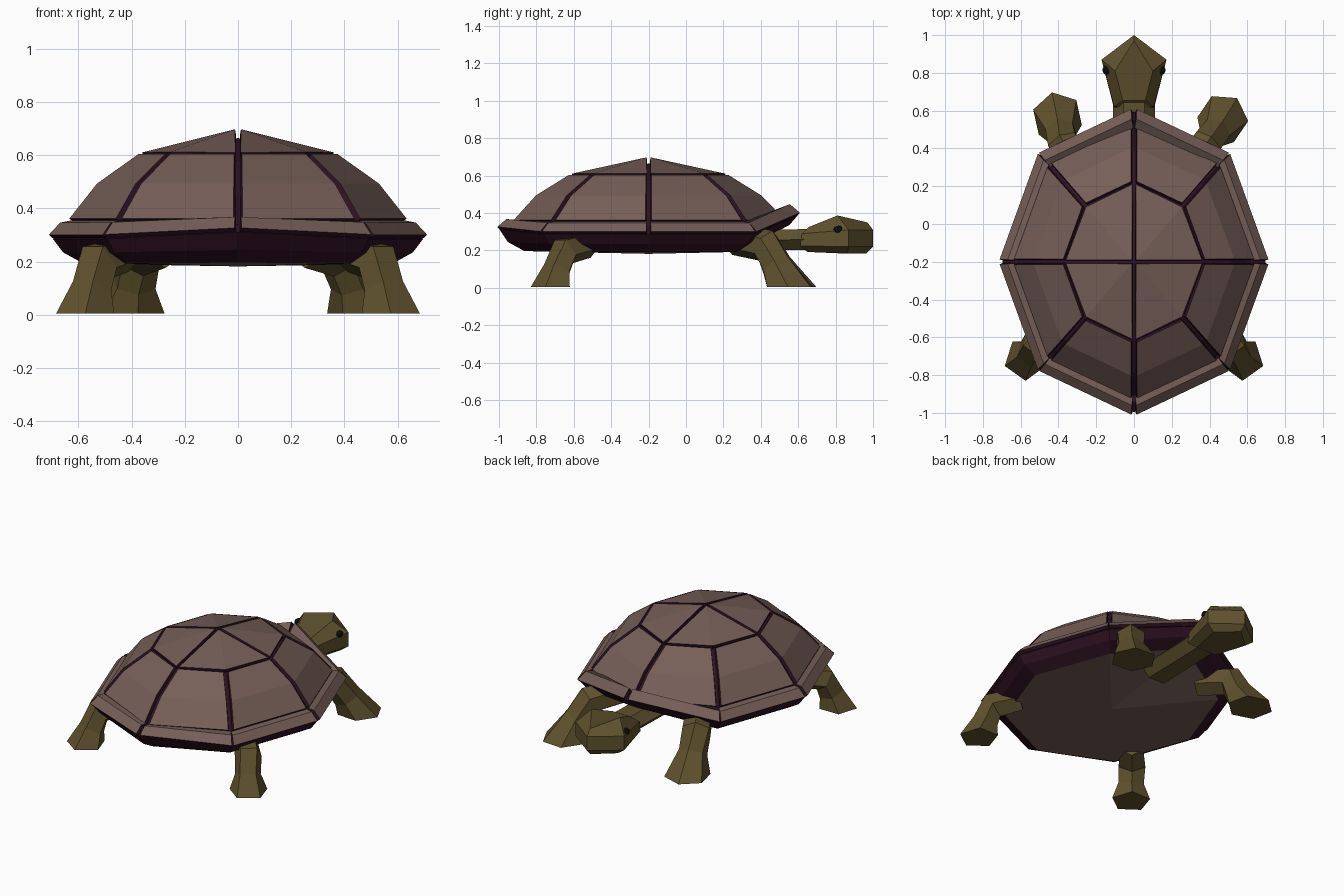
import bpy, bmesh, math
from mathutils import Vector

if "Cube" in bpy.data.objects:
    bpy.data.objects.remove(bpy.data.objects["Cube"])


def mat(name, col):
    m = bpy.data.materials.new(name)
    m.diffuse_color = (*col, 1)
    m.use_nodes = True
    m.node_tree.nodes["Principled BSDF"].inputs["Base Color"].default_value = m.diffuse_color
    return m


BROWN = mat("shell_brown", (0.18, 0.112, 0.097))
DARK = mat("shell_groove", (0.030, 0.006, 0.017))
SKIN = mat("skin_olive", (0.115, 0.083, 0.027))
BLACK = mat("eye_black", (0.004, 0.004, 0.004))


def build(name, verts, faces, mats, recalc=True):
    me = bpy.data.meshes.new(name)
    me.from_pydata([tuple(v) for v in verts], [], faces)
    bm = bmesh.new()
    bm.from_mesh(me)
    if recalc:
        bmesh.ops.recalc_face_normals(bm, faces=bm.faces)
    bm.to_mesh(me)
    bm.free()
    for m in mats:
        me.materials.append(m)
    ob = bpy.data.objects.new(name, me)
    bpy.context.collection.objects.link(ob)
    return ob


def shell_pt(r, k, z, front=0.0, back=0.0):
    """Point on the octagonal shell: r = share of the full outline, k = corner 0..7."""
    a = k * math.pi / 4
    k %= 8
    lift = front if k == 0 else back if k == 4 else 0
    return Vector((0.7 * r * math.sin(a), -0.2 + 0.8 * r * math.cos(a), z + lift))


def skin(rings):
    """Closed loft through rings of equal size."""
    n = len(rings[0])
    verts = [p for ring in rings for p in ring]
    faces = [tuple(range(n)), tuple(range(len(verts) - n, len(verts)))]
    for j in range(len(rings) - 1):
        for i in range(n):
            k = (i + 1) % n
            faces.append((j * n + i, j * n + k, j * n + n + k, j * n + n + i))
    return verts, faces


# dark shell body under the plates, with a brown belly: (r, z, front lift, back lift)
core = [(0.83, 0.192, 0.10, 0.005), (0.94, 0.235, 0.10, 0.01), (0.995, 0.286, 0.10, 0.025),
        (0.93, 0.322, 0.09, 0.02), (0.885, 0.332, 0.02, 0.005), (0.735, 0.462, 0, 0),
        (0.51, 0.575, 0, 0)]
v, f = skin([[shell_pt(r, k, z, a, b) for k in range(8)] for r, z, a, b in core])
v += [Vector((0, -0.2, 0.182)), Vector((0, -0.2, 0.665))]
f = [(k, (k + 1) % 8, 56) for k in range(8)] + \
    [(48 + k, 48 + (k + 1) % 8, 57) for k in range(8)] + f[2:]
body = build("shell_body", v, f, [DARK, BROWN])
for p in body.data.polygons[:8]:
    p.material_index = 1


def plate(name, verts, faces):
    """Raised plate facing up, with dark side walls."""
    ob = build(name, verts, faces, [BROWN, DARK], False)
    s = ob.modifiers.new("thickness", "SOLIDIFY")
    s.thickness, s.offset, s.material_offset_rim = 0.02, -1, 1


def strip(name, k, prof, gap0, gap1):
    """Plate spanning one octagon side along a profile."""
    verts = []
    for r, z, a, b in prof:
        p, q = shell_pt(r, k, z, a, b), shell_pt(r, k + 1, z, a, b)
        d = (q - p).normalized()
        verts += [p + d * gap0, q - d * gap1]
    faces = [(2 * i, 2 * i + 1, 2 * i + 3, 2 * i + 2) for i in range(len(prof) - 1)]
    plate(name, verts, faces)


# side plates and rim
for k in range(8):
    strip(f"side_plate_{k}", k, [(0.89, 0.35, 0.01, 0), (0.743, 0.48, 0, 0),
                                 (0.525, 0.588, 0, 0)], 0.011, 0.011)
    even = k % 2 == 0
    strip(f"rim_{k}", k, [(1.0, 0.288, 0.102, 0.025), (0.945, 0.33, 0.10, 0.02),
                          (0.905, 0.334, 0.04, 0.005)],
          0.008 if even else 0, 0 if even else 0.008)

# four top plates
for k in (0, 2, 4, 6):
    c = Vector((0, -0.2, 0.682))
    a, m, b = (shell_pt(0.508, k + i, 0.593) for i in range(3))
    u, w = (a - c).normalized() * 0.008, (b - c).normalized() * 0.008
    plate(f"top_plate_{k}", [c + u + w, a + w, m, b + u], [(0, 1, 2), (0, 2, 3)])


def tube(name, path, n=6, squash=1.0, flat_end=True, spin=0.0):
    """Faceted limb along (x, y, z, radius) points; the last ring can lie flat."""
    pts = [Vector(p[:3]) for p in path]
    rings = []
    for i, p in enumerate(pts):
        d = pts[min(i + 1, len(pts) - 1)] - pts[max(i - 1, 0)]
        if flat_end and i == len(pts) - 1:
            d = Vector((0, 0, -1))
        # sideways axis and the axis across it
        side = Vector((d.y, -d.x, 0)) if not (flat_end and i == len(pts) - 1) else last
        side.normalize()
        last = side.copy()
        up = side.cross(d).normalized()
        r = path[i][3]
        rings.append([p + side * r * math.cos(spin + t * math.tau / n)
                      + up * r * squash * math.sin(spin + t * math.tau / n) for t in range(n)])
    return build(name, *skin(rings), [SKIN])


# front legs (the right one turned further out)
H = math.pi / 6
tube("front_leg_right", [(0.26, 0.26, 0.26, 0.085), (0.385, 0.43, 0.225, 0.09),
                         (0.43, 0.485, 0.12, 0.085), (0.47, 0.555, 0.005, 0.135)], spin=H)
tube("front_leg_left", [(-0.28, 0.26, 0.26, 0.085), (-0.375, 0.43, 0.225, 0.09),
                        (-0.39, 0.485, 0.12, 0.085), (-0.405, 0.565, 0.005, 0.135)], spin=H)

# hind legs
for s, side in ((1, "right"), (-1, "left")):
    tube(f"hind_leg_{side}", [(s * 0.42, -0.52, 0.23, 0.07), (s * 0.525, -0.645, 0.2, 0.082),
                              (s * 0.55, -0.685, 0.10, 0.078), (s * 0.575, -0.715, 0.005, 0.115)],
         n=5, spin=-math.pi / 2)

# neck
tube("neck", [(0, 0.2, 0.25, 0.11), (0, 0.45, 0.255, 0.11), (0, 0.68, 0.26, 0.11)],
     squash=0.58, flat_end=False)


def head_ring(back, cheek, nose):
    """Each argument is (half width, y, z)."""
    (bx, by, bz), (cx, cy, cz), (ny, nz) = back, cheek, nose
    return [Vector(p) for p in ((-bx, by, bz), (bx, by, bz), (cx, cy, cz),
                                (0, ny, nz), (-cx, cy, cz))]


# head
rings = [head_ring((0.07, 0.65, 0.192), (0.12, 0.86, 0.183), (0.965, 0.185)),
         head_ring((0.105, 0.61, 0.225), (0.172, 0.87, 0.22), (1.0, 0.22)),
         head_ring((0.105, 0.62, 0.29), (0.172, 0.87, 0.31), (1.0, 0.31)),
         head_ring((0.06, 0.655, 0.325), (0.10, 0.81, 0.387), (0.97, 0.35))]
build("head", *skin(rings), [SKIN])

# eyes
for s, side in ((1, "right"), (-1, "left")):
    bpy.ops.mesh.primitive_uv_sphere_add(segments=10, ring_count=6, radius=0.026,
                                         location=(s * 0.146, 0.815, 0.312))
    eye = bpy.context.object
    eye.name = f"eye_{side}"
    eye.scale = (0.8, 1, 0.8)
    eye.data.materials.append(BLACK)
